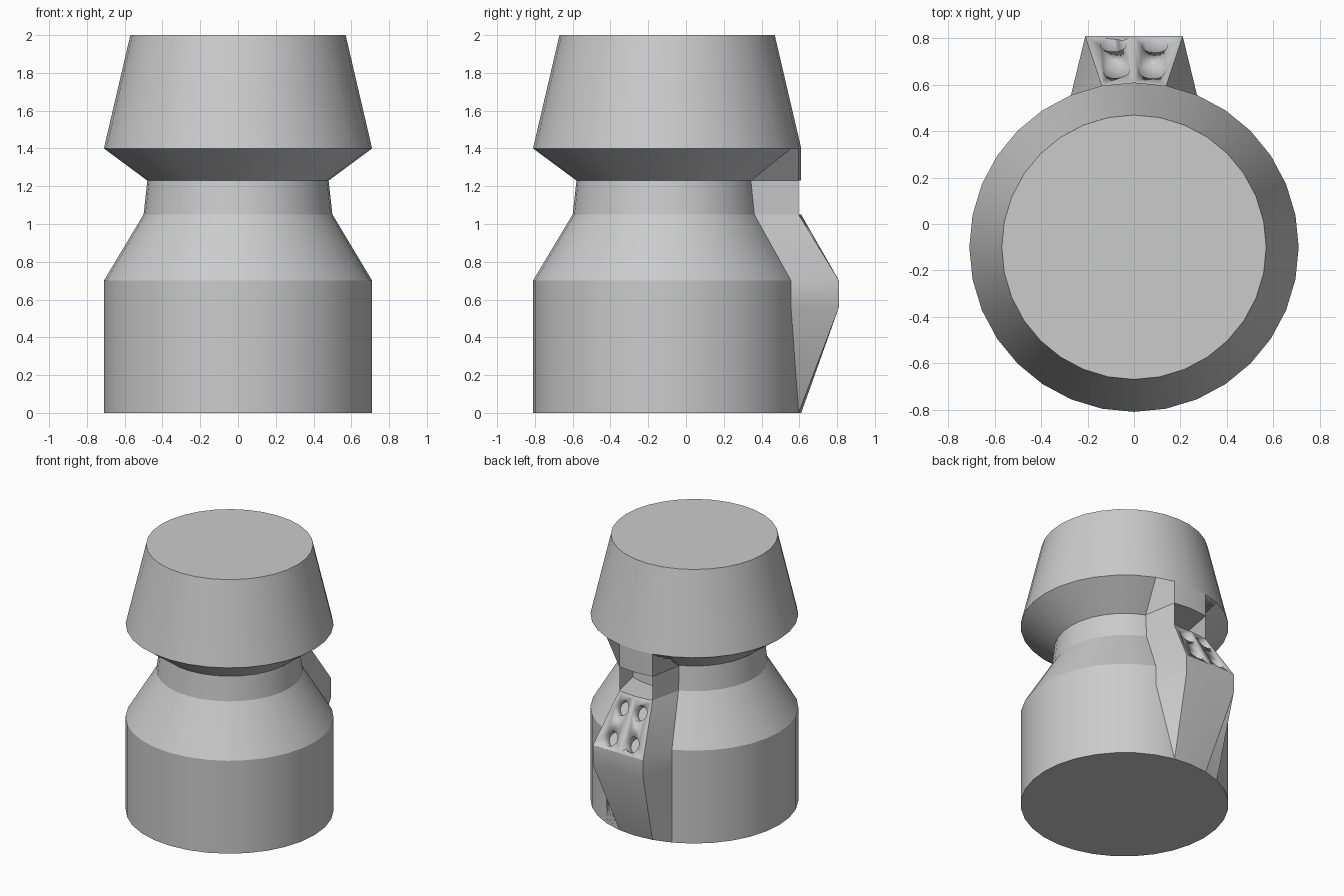
import bpy, bmesh
from math import sin, cos, pi, atan2
from mathutils import Vector, Matrix

if "Cube" in bpy.data.objects:
    bpy.data.objects.remove(bpy.data.objects["Cube"])

SIDES = 32
STEP = 2 * pi / SIDES
CY = -0.1  # axis of the round body


def finish(name, bm):
    bmesh.ops.recalc_face_normals(bm, faces=bm.faces)
    mesh = bpy.data.meshes.new(name)
    bm.to_mesh(mesh)
    bm.free()
    obj = bpy.data.objects.new(name, mesh)
    bpy.context.collection.objects.link(obj)
    bpy.ops.object.select_all(action='DESELECT')
    obj.select_set(True)
    bpy.context.view_layer.objects.active = obj
    bpy.ops.object.shade_smooth_by_angle(angle=0.4)
    return obj


def loft(bm, sections):
    """Closed solid through a stack of matching loops."""
    rings = [[bm.verts.new(p) for p in s] for s in sections]
    n = len(rings[0])
    for a, b in zip(rings, rings[1:]):
        for i in range(n):
            j = (i + 1) % n
            bm.faces.new((a[i], a[j], b[j], b[i]))
    bm.faces.new(rings[0][::-1])
    bm.faces.new(rings[-1])
    return rings


# Round body with a waist and a tapered head
profile = [(0.71, 0), (0.71, 0.70), (0.50, 1.05), (0.48, 1.23), (0.71, 1.40), (0.57, 2.0)]
bm = bmesh.new()
loft(bm, [[(r * cos(i * STEP), CY + r * sin(i * STEP), z) for i in range(SIDES)]
          for r, z in profile])
finish("body", bm)

RIM = (0.71 * sin(STEP), CY + 0.71 * cos(STEP), 0.61)  # half width, y, centre y
BULGE = (0.21, 0.81, 0.81)


def section(r, outer, z):
    xi, yi = r * sin(2 * STEP), CY + r * cos(2 * STEP)
    xo, yo, ym = outer
    return [(-xi, yi, z), (-xo, yo, z), (0, ym, z), (xo, yo, z), (xi, yi, z)]


# Back housing with a sloping drilled panel
bm = bmesh.new()
loft(bm, [section(0.71, RIM, 0), section(0.71, BULGE, 0.56),
          section(0.71, BULGE, 0.70), section(0.50, RIM, 1.05)])
housing = finish("back_housing", bm)

# Bracket under the head, with thin side cheeks framing the open slot
bm = bmesh.new()
rings = loft(bm, [section(0.48, RIM, 1.23), section(0.71, RIM, 1.40)])
finish("head_bracket", bm)

bm = bmesh.new()
low, high = section(0.50, RIM, 1.05), section(0.48, RIM, 1.23)
for a, b in ((1, 0), (4, 3)):
    bm.faces.new([bm.verts.new(p) for p in (low[a], low[b], high[b], high[a])])
finish("slot_cheeks", bm)

# Four blind holes square to the sloping panel
tilt = Matrix.Rotation(-atan2(0.35, 0.20), 4, 'X')
bm = bmesh.new()
for y, x in ((0.77, 0.09), (0.66, 0.075)):
    z = 0.70 + (0.81 - y) / 0.20 * 0.35
    for side in (-1, 1):
        bmesh.ops.create_cone(bm, cap_ends=True, segments=16, radius1=0.055, radius2=0.055,
                              depth=0.16, matrix=Matrix.Translation((side * x, y, z)) @ tilt)
cutter = finish("hole_cutter", bm)
cutter.hide_render = True
cutter.display_type = 'WIRE'
cut = housing.modifiers.new("holes", 'BOOLEAN')
cut.operation = 'DIFFERENCE'
cut.solver = 'EXACT'
cut.object = cutter
